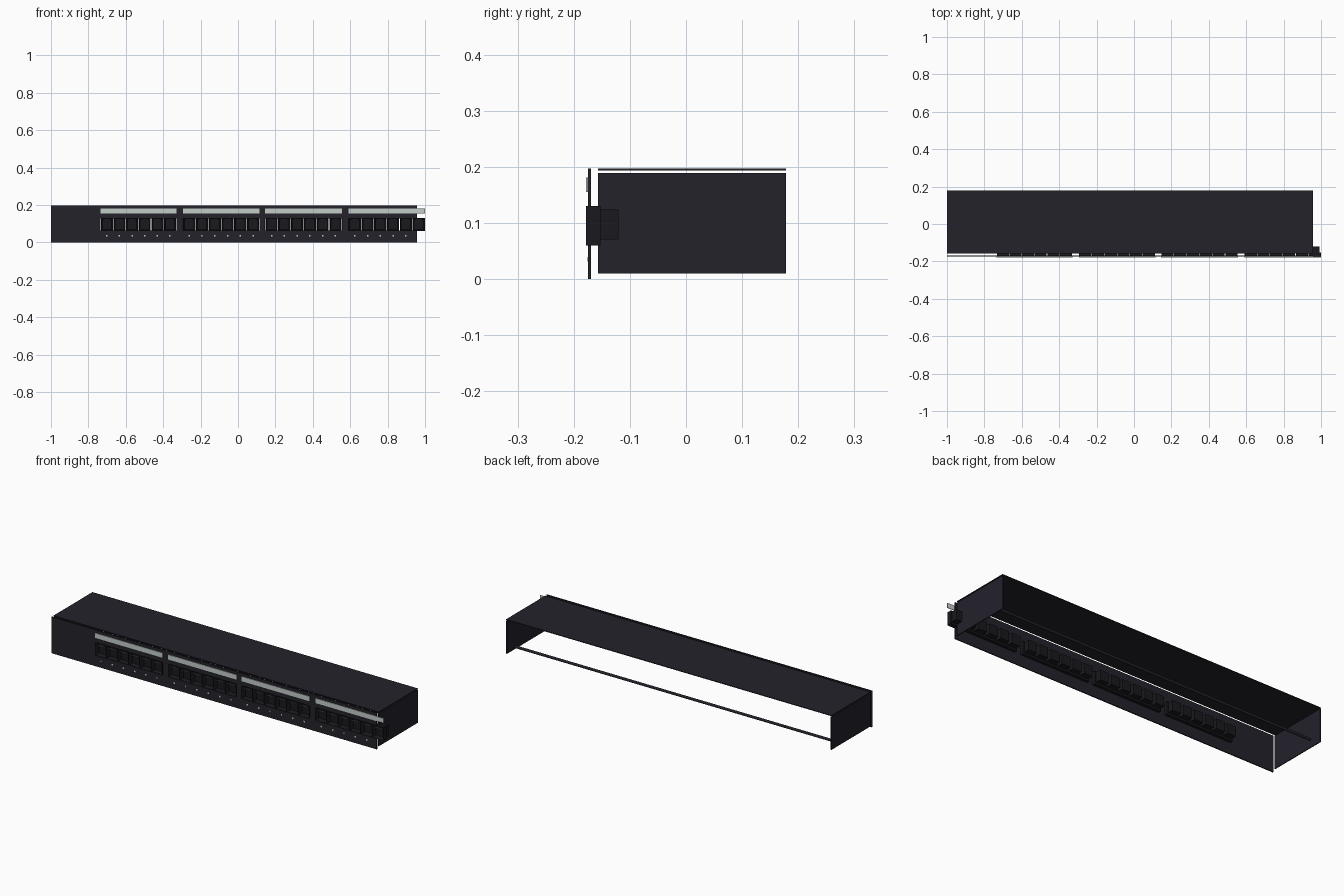
import bpy
import bmesh
from mathutils import Vector

if "Cube" in bpy.data.objects:
    bpy.data.objects.remove(bpy.data.objects["Cube"], do_unlink=True)


def material(name, rgb):
    m = bpy.data.materials.new(name)
    m.use_nodes = True
    color = (*rgb, 1.0)
    m.diffuse_color = color
    m.node_tree.nodes["Principled BSDF"].inputs["Base Color"].default_value = color
    return m


STEEL = material("dark steel", (0.017, 0.016, 0.024))
BLACK = material("black plastic", (0.010, 0.010, 0.013))
LABEL = material("pale label", (0.55, 0.61, 0.58))


def add_box(bm, lo, hi):
    lo, hi = Vector(lo), Vector(hi)
    verts = bmesh.ops.create_cube(bm, size=1)["verts"]
    for v in verts:
        v.co = (lo + hi) / 2 + v.co * (hi - lo)
    return verts


def finish(name, bm, mat):
    bmesh.ops.recalc_face_normals(bm, faces=bm.faces)
    mesh = bpy.data.meshes.new(name)
    bm.to_mesh(mesh)
    bm.free()
    mesh.materials.append(mat)
    ob = bpy.data.objects.new(name, mesh)
    bpy.context.scene.collection.objects.link(ob)
    return ob


def boxes(name, mat, spans):
    bm = bmesh.new()
    for lo, hi in spans:
        add_box(bm, lo, hi)
    return finish(name, bm, mat)


LEFT, RIGHT = -1.0, 0.957
FRONT, INNER = -0.175, -0.169
BACK = 0.178
PORT_LOW, PORT_HIGH = 0.062, 0.128
GROUPS = [(-0.735, -0.33), (-0.295, 0.115), (0.145, 0.555), (0.59, 1.0)]
PORTS = 6

# Open-bottomed housing: floating top and two end plates
boxes("top_cover", STEEL, [((LEFT, -0.157, 0.193), (RIGHT, BACK, 0.197))])
for name, x in (("right_end_plate", LEFT), ("left_end_plate", RIGHT - 0.005)):
    boxes(name, STEEL, [((x, -0.157, 0.01), (x + 0.005, BACK, 0.189))])

# Front panel with a window for each group of ports
panel = [((LEFT, FRONT, 0), (RIGHT, INNER, PORT_LOW)),
         ((LEFT, FRONT, PORT_HIGH), (RIGHT, INNER, 0.197))]
edge = LEFT
for start, end in GROUPS:
    panel.append(((edge, FRONT, PORT_LOW), (start, INNER, PORT_HIGH)))
    edge = end
boxes("front_panel", STEEL, panel)

# Cable support bar at the rear
bm = bmesh.new()
bmesh.ops.create_cone(bm, cap_ends=True, segments=12, radius1=0.007,
                      radius2=0.007, depth=1.91)
for v in bm.verts:
    v.co = Vector((v.co.z - 0.02, v.co.x + 0.13, v.co.y + 0.035))
finish("cable_bar", bm, STEEL)


def make_jack(name, x0, x1):
    """Front block with a recessed socket, and a smaller rear block."""
    bm = bmesh.new()
    add_box(bm, (x0, -0.178, 0.06), (x1, -0.152, 0.13))
    bm.faces.ensure_lookup_table()
    face = min(bm.faces, key=lambda f: f.calc_center_median().y)
    bmesh.ops.inset_individual(bm, faces=[face], thickness=0.011)
    for v in face.verts:
        v.co.y += 0.020
    add_box(bm, (x0 + 0.007, -0.152, 0.07), (x1 - 0.007, -0.12, 0.124))
    finish(name, bm, BLACK)


# Ports, label strips and small markings
dashes, dots = [], []
for g, (start, end) in enumerate(GROUPS, 1):
    boxes(f"label_strip_{g}", LABEL,
          [((start, -0.178, 0.155), (end, FRONT, 0.181))])
    pitch = (end - start) / PORTS
    for p in range(PORTS):
        x = start + pitch * p
        mid = x + pitch / 2
        make_jack(f"jack_{g}_{p + 1}", x + 0.0015, x + pitch - 0.0015)
        dashes.append(((mid - 0.018, -0.1784, 0.1195), (mid + 0.018, -0.178, 0.1225)))
        if mid < RIGHT - 0.01:
            dots.append(((mid - 0.004, -0.1756, 0.031), (mid + 0.004, FRONT, 0.039)))
boxes("port_marks", LABEL, dashes)
boxes("panel_dots", LABEL, dots)
